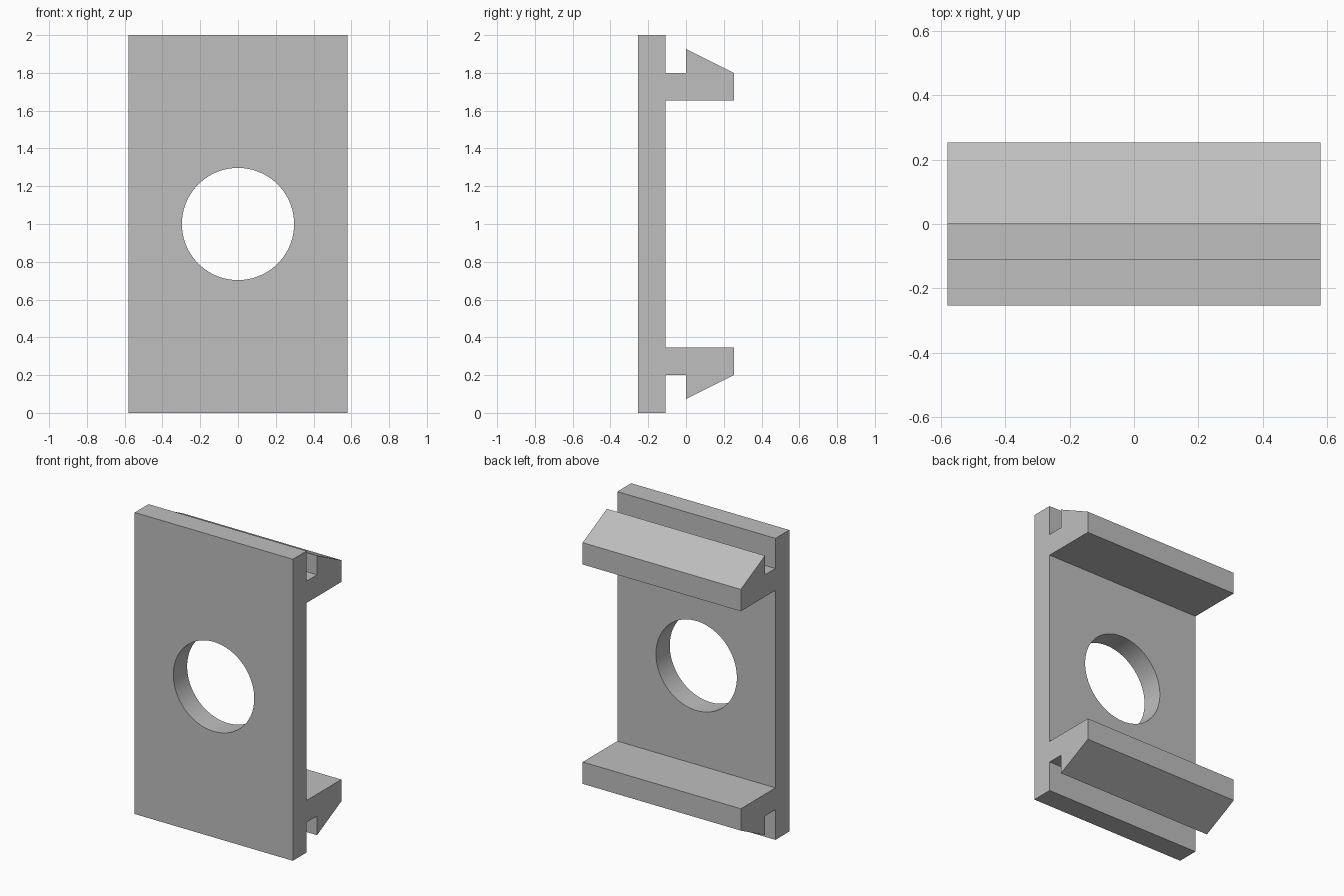
import bpy
import bmesh
import math

cube = bpy.data.objects.get("Cube")
if cube:
    bpy.data.objects.remove(cube, do_unlink=True)

HALF_WIDTH = 0.58
MID = 1.0

grey = bpy.data.materials.new("plain grey")
grey.use_nodes = True
colour = (0.52, 0.52, 0.52, 1)
grey.diffuse_color = colour
grey.node_tree.nodes["Principled BSDF"].inputs["Base Color"].default_value = colour


def link_mesh(name, bm):
    bmesh.ops.recalc_face_normals(bm, faces=bm.faces)
    mesh = bpy.data.meshes.new(name)
    bm.to_mesh(mesh)
    bm.free()
    obj = bpy.data.objects.new(name, mesh)
    bpy.context.collection.objects.link(obj)
    mesh.materials.append(grey)
    return obj


# Upper half of the side profile: plate, neck and hooked lip (y, height above middle)
upper = [(-0.109, 0.655), (0.254, 0.655), (0.254, 0.80), (0.0, 0.927),
         (0.0, 0.80), (-0.109, 0.80), (-0.109, 1.0), (-0.254, 1.0)]
profile = upper + [(y, -h) for y, h in reversed(upper)]

# Clip body: mirrored profile extruded across the width
bm = bmesh.new()
side = bm.faces.new([bm.verts.new((-HALF_WIDTH, y, MID + h)) for y, h in profile])
extruded = bmesh.ops.extrude_face_region(bm, geom=[side])
moved = [v for v in extruded["geom"] if isinstance(v, bmesh.types.BMVert)]
bmesh.ops.translate(bm, verts=moved, vec=(2 * HALF_WIDTH, 0, 0))
body = link_mesh("clip_plate", bm)

# Round hole through the plate
bm = bmesh.new()
bmesh.ops.create_cone(bm, cap_ends=True, segments=96, radius1=0.297, radius2=0.297, depth=0.4)
cutter = link_mesh("hole_cutter", bm)
cutter.rotation_euler.x = math.pi / 2
cutter.location = (0, -0.18, MID)
cutter.hide_render = True
cutter.hide_set(True)

hole = body.modifiers.new("round_hole", "BOOLEAN")
hole.operation = "DIFFERENCE"
hole.solver = "EXACT"
hole.object = cutter

# Smooth the hole wall and keep the flat edges crisp
bpy.ops.object.select_all(action="DESELECT")
bpy.context.view_layer.objects.active = body
body.select_set(True)
bpy.ops.object.modifier_apply(modifier=hole.name)
bpy.data.objects.remove(cutter, do_unlink=True)
bpy.ops.object.shade_smooth_by_angle(angle=math.radians(20))
